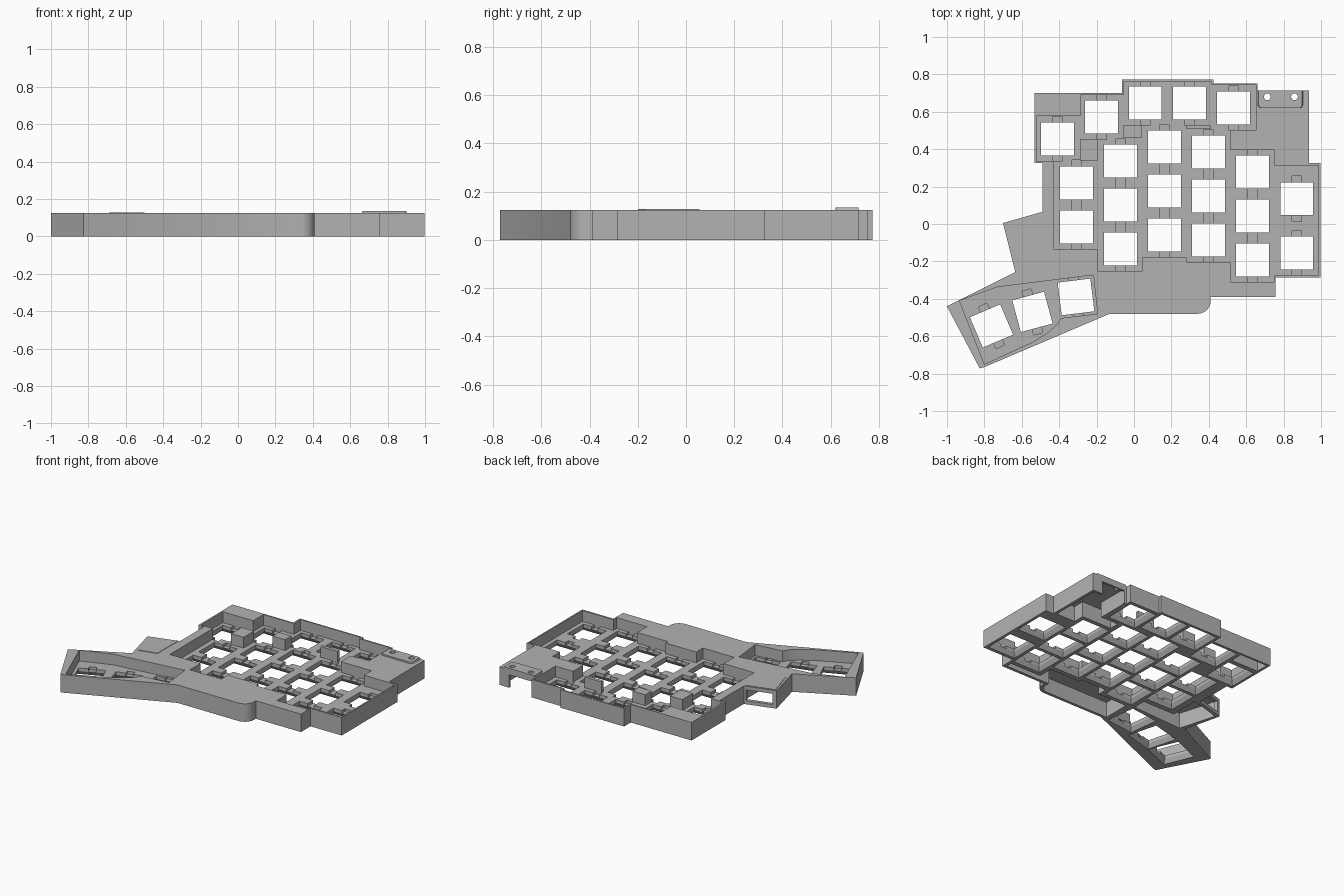
import bpy
import bmesh
from math import radians, cos, sin
from mathutils import Matrix

cube = bpy.data.objects.get("Cube")
if cube:
    bpy.data.objects.remove(cube, do_unlink=True)

TOP, PLATE, CEIL = 0.125, 0.05, 0.107

grey = bpy.data.materials.new("case_grey")
grey.use_nodes = True
grey.diffuse_color = (0.45, 0.45, 0.45, 1)
grey.node_tree.nodes["Principled BSDF"].inputs["Base Color"].default_value = (0.45, 0.45, 0.45, 1)


def loft(name, low, high, z0, z1):
    """Closed solid between two matching outlines."""
    bm = bmesh.new()
    a = [bm.verts.new((x, y, z0)) for x, y in low]
    b = [bm.verts.new((x, y, z1)) for x, y in high]
    bm.faces.new(a)
    bm.faces.new(b)
    for i in range(len(a)):
        j = (i + 1) % len(a)
        bm.faces.new((a[i], a[j], b[j], b[i]))
    bmesh.ops.recalc_face_normals(bm, faces=bm.faces)
    mesh = bpy.data.meshes.new(name)
    bm.to_mesh(mesh)
    bm.free()
    mesh.materials.append(grey)
    obj = bpy.data.objects.new(name, mesh)
    bpy.context.collection.objects.link(obj)
    return obj


def prism(name, outline, z0, z1):
    return loft(name, outline, outline, z0, z1)


def rect(x0, x1, y0, y1):
    return [(x0, y0), (x1, y0), (x1, y1), (x0, y1)]


def arc(cx, cy, r, a0, a1, n=8):
    return [(cx + r * cos(radians(a0 + (a1 - a0) * i / n)),
             cy + r * sin(radians(a0 + (a1 - a0) * i / n))) for i in range(n + 1)]


def cut(body, cutter):
    cutter.hide_render = True
    mod = body.modifiers.new("cut", 'BOOLEAN')
    mod.operation = 'DIFFERENCE'
    mod.solver = 'EXACT'
    mod.object = cutter
    bpy.context.view_layer.objects.active = body
    bpy.ops.object.modifier_apply(modifier=mod.name)
    bpy.data.objects.remove(cutter, do_unlink=True)


# Case body
outline = [(-1, -.44), (-.635, -.257), (-.70, .005), (-.49, .065), (-.49, .325),
           (-.533, .325), (-.533, .70), (-.065, .70), (-.065, .773), (.425, .773),
           (.425, .752), (.66, .752), (.66, .715), (.935, .715), (.935, .325),
           (.997, .325), (.997, -.285), (.757, -.285), (.757, -.39), (.41, -.39)]
outline += arc(.34, -.41, .07, 0, -90) + [(-.13, -.48), (-.80, -.765), (-.825, -.772)]
case = prism("keyboard_case", outline, 0, TOP)

# Sunken key wells
main_well = [(-.52, .337), (-.52, .577), (-.287, .577), (-.287, .69), (-.053, .69),
             (-.053, .763), (.415, .763), (.415, .742), (.652, .742), (.652, .503),
             (.516, .503), (.516, .395), (.75, .395), (.75, .313), (.987, .313),
             (.987, -.273), (.75, -.273), (.75, -.31), (.516, -.31), (.516, -.203),
             (.28, -.203), (.28, -.177), (.045, -.177), (.045, -.25), (-.195, -.25),
             (-.195, -.135), (-.43, -.135), (-.43, .337)]
thumb_well = [(-.933, -.41), (-.73, -.337), (-.217, -.273), (-.195, -.48), (-.39, -.503),
              (-.415, -.54), (-.46, -.58), (-.54, -.63), (-.80, -.75)]
for well in (main_well, thumb_well):
    cut(case, prism("well_cutter", well, PLATE, .3))

# Hollows under the solid margins
front_hollow = [(-.16, -.46)] + arc(.34, -.41, .05, -90, 0) + [
    (.39, -.37), (.735, -.37), (.735, -.33), (.495, -.33), (.495, -.225),
    (.26, -.225), (.26, -.2), (.065, -.2), (.065, -.27), (-.16, -.27)]
back_hollow = [(.675, .70), (.915, .70), (.915, .335), (.77, .335), (.77, .415),
               (.54, .415), (.54, .483), (.675, .483)]
corner_hollow = rect(-.515, -.305, .595, .685)
port_hollow = [(-.60, -.27), (-.675, -.012), (-.46, .05), (-.46, -.16), (-.215, -.16),
               (-.215, -.25)]
for hollow in (front_hollow, back_hollow, corner_hollow, port_hollow):
    cut(case, prism("hollow_cutter", hollow, -.1, CEIL))

# Openings for the rear connector and the side port
cut(case, prism("rear_cutter", rect(.68, .86, .66, .8), -.1, .09))
cut(case, prism("port_cutter", [(-.66, -.04), (-.69, .07), (-.52, .12), (-.49, .0)], .025, .1))

# Key openings: straight hole, flare beneath, clip notches above
keys = [(-.41, .455), (-.173, .573), (.06, .648), (.297, .648), (.532, .62),
        (.87, .135), (.87, -.155)]
for x, top_y, count in ((-.307, .22, 2), (-.072, .337, 3), (.163, .412, 3),
                        (.398, .385, 3), (.634, .278, 3)):
    keys += [(x, top_y - .2355 * i) for i in range(count)]
keys = [(x, y, 0) for x, y in keys]
keys += [(-.762, -.545, 23), (-.543, -.47, 15), (-.31, -.39, 7)]


def square(half_x, half_y):
    return rect(-half_x, half_x, -half_y, half_y)


for x, y, angle in keys:
    place = Matrix.Translation((x, y, 0)) @ Matrix.Rotation(radians(angle), 4, 'Z')
    for part in (prism("hole", square(.088, .088), -.1, PLATE + .01),
                 loft("flare", square(.11, .11), square(.087, .087), -.005, .03),
                 prism("notch", square(.025, .121), .03, PLATE + .001)):
        part.data.transform(place)
        cut(case, part)

# Raised blocks standing between the key columns
for i, box in enumerate(((-.29, -.195, .34, .455), (-.057, .04, .46, .53),
                         (.28, .41, .507, .53))):
    prism(f"divider_block_{i + 1}", rect(*box), PLATE - .005, TOP)

# Connector cover with two screw holes
pad = arc(.68, .64, .02, 180, 270, 4) + arc(.885, .64, .02, 270, 360, 4) + [(.905, .715), (.66, .715)]
cover = loft("connector_cover", pad, [(.782 + (x - .782) * .95, y) for x, y in pad], TOP - .005, .135)
for x in (.713, .858):
    for body in (cover, case):
        cut(body, prism("screw_cutter", arc(x, .68, .018, 0, 345, 23), .08, .2))

# Slim lid over the side port
prism("port_lid", [(-.69, 0), (-.5, .055), (-.5, -.17), (-.63, -.2)], TOP - .003, TOP + .003)

for obj in (case, cover):
    for other in bpy.context.selected_objects:
        other.select_set(False)
    obj.select_set(True)
    bpy.context.view_layer.objects.active = obj
    bpy.ops.object.shade_smooth_by_angle(angle=radians(25))
